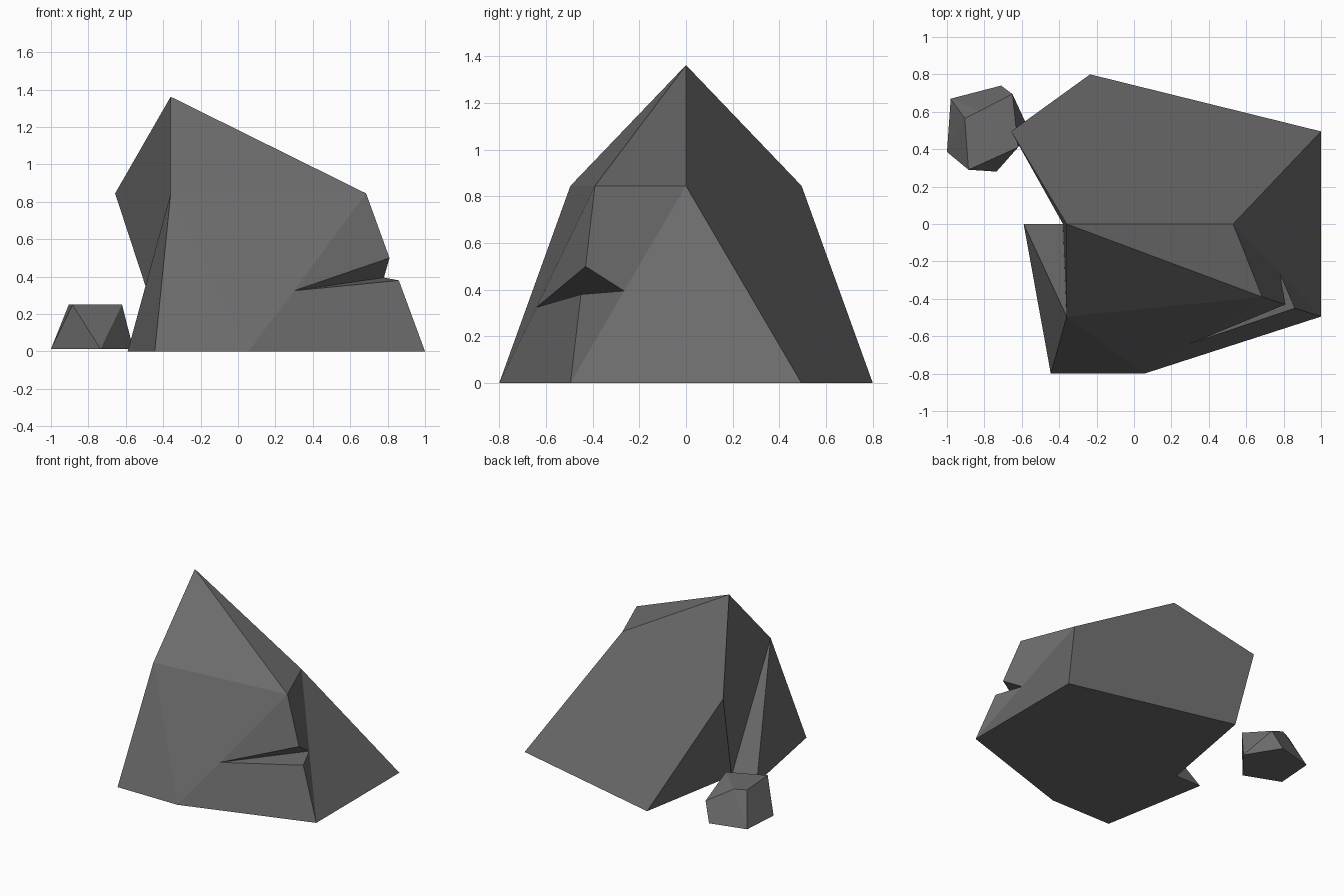
import bpy, bmesh

if "Cube" in bpy.data.objects:
    bpy.data.objects.remove(bpy.data.objects["Cube"])

stone = bpy.data.materials.new("dark grey stone")
stone.diffuse_color = (0.15, 0.15, 0.15, 1)
stone.use_nodes = True
stone.node_tree.nodes["Principled BSDF"].inputs["Base Color"].default_value = stone.diffuse_color


def finish(bm, name):
    bmesh.ops.recalc_face_normals(bm, faces=bm.faces[:])
    mesh = bpy.data.meshes.new(name)
    bm.to_mesh(mesh)
    bm.free()
    mesh.materials.append(stone)
    obj = bpy.data.objects.new(name, mesh)
    bpy.context.collection.objects.link(obj)
    return obj


# Large boulder: named corners joined by flat facets
corners = {
    "peak": (-.36, 0, 1.362), "ridge": (.53, 0, .845),
    "shoulder": (.685, -.39, .845), "brow": (-.36, -.495, .845),
    "left": (-.657, .495, .845),
    "back_right": (1, .495, 0), "back": (-.235, .8, 0), "gap": (-.38, 0, 0),
    "spur": (-.59, 0, 0), "front_left": (-.445, -.8, 0),
    "front": (.055, -.8, 0), "right": (1, -.495, 0),
    # crack in the right front edge
    "crack_tip": (.30, -.64, .325), "crack_top": (.81, -.43, .50),
    "crack_end": (.78, -.265, .395), "crack_low": (.86, -.45, .38),
}
facets = [
    # top and front
    "peak brow shoulder", "peak shoulder ridge",
    "brow front_left front", "brow front crack_tip", "brow crack_tip shoulder",
    "shoulder crack_tip crack_top", "front right crack_low crack_tip",
    # crack walls
    "crack_tip crack_end crack_top", "crack_tip crack_low crack_end",
    # right side
    "shoulder crack_top crack_end ridge", "crack_low right crack_end",
    "ridge crack_end right back_right",
    # back
    "peak ridge back_right back left",
    # left side with its hollow
    "peak left gap brow", "left back gap",
    "brow gap spur", "brow spur front_left",
    # underside
    "back_right right front front_left spur gap back",
]
bm = bmesh.new()
verts = {name: bm.verts.new(co) for name, co in corners.items()}
for facet in facets:
    bm.faces.new([verts[name] for name in facet.split()])
finish(bm, "large_boulder")

# Small stone beside it: convex chunk
bm = bmesh.new()
top = [(-.905, .565), (-.824, .605), (-.62, .41), (-.885, .29)]
base = [(-1, .385), (-.98, .67), (-.71, .74), (-.56, .50), (-.735, .28)]
points = [(x, y, .25) for x, y in top] + [(x, y, .013) for x, y in base]
points.append((-.65, .695, .15))
for p in points:
    bm.verts.new(p)
bmesh.ops.convex_hull(bm, input=bm.verts[:])
finish(bm, "small_stone")
